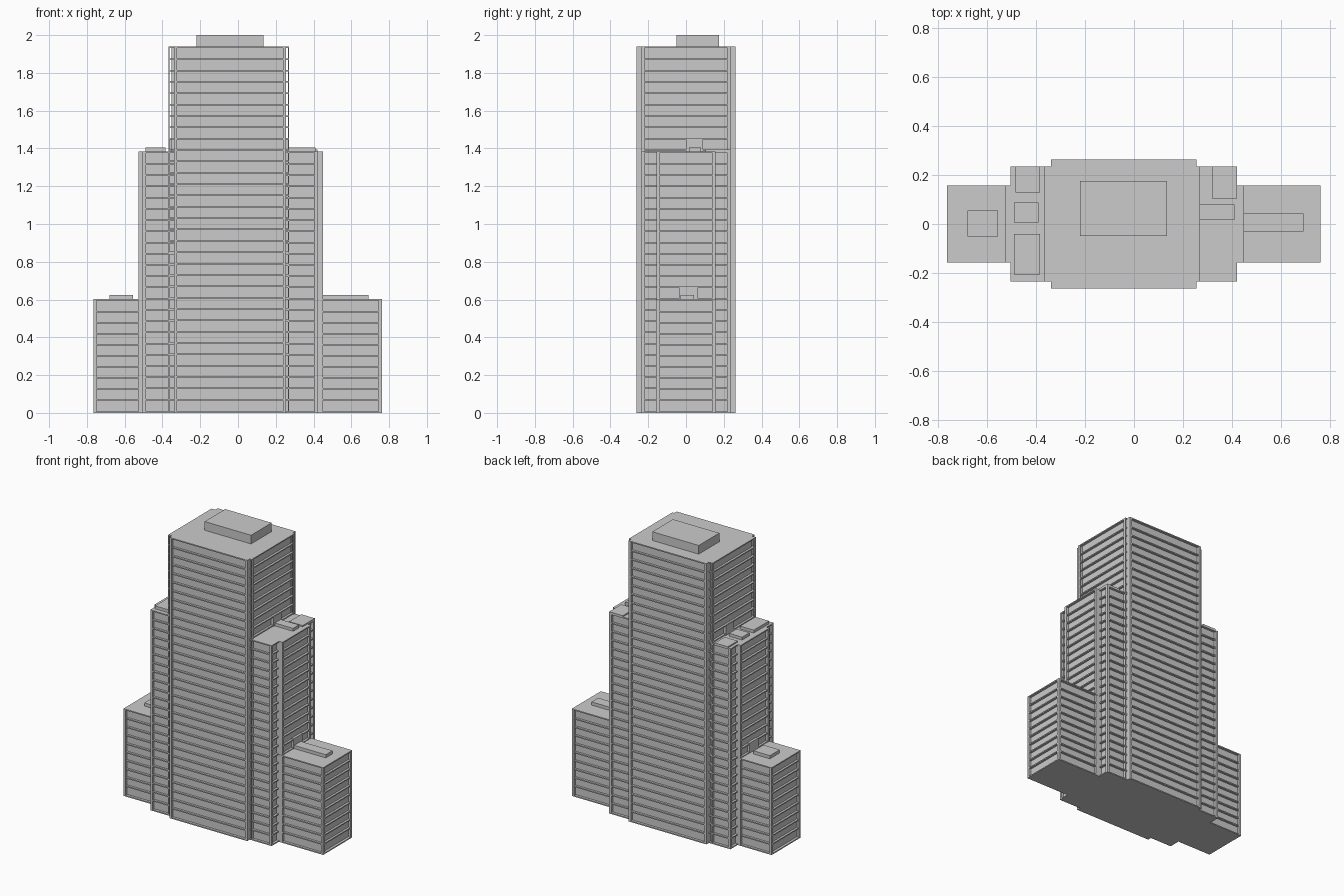
import bpy, bmesh

if "Cube" in bpy.data.objects:
    bpy.data.objects.remove(bpy.data.objects["Cube"])

REC = 0.017   # depth of the window bands
SLAB = 0.008  # thickness of the floor edges


def add_box(bm, x0, x1, y0, y1, z0, z1):
    v = bmesh.ops.create_cube(bm, size=1)["verts"]
    for p in v:
        p.co = ((x0 + x1) / 2 + p.co.x * (x1 - x0),
                (y0 + y1) / 2 + p.co.y * (y1 - y0),
                (z0 + z1) / 2 + p.co.z * (z1 - z0))


def finish(name, bm):
    me = bpy.data.meshes.new(name)
    bm.to_mesh(me)
    bm.free()
    ob = bpy.data.objects.new(name, me)
    bpy.context.collection.objects.link(ob)
    return ob


def block(name, x0, x1, y, top, floors, px, py):
    """Recessed glazing core, corner posts and thin floor edges."""
    bm = bmesh.new()
    add_box(bm, x0 + REC, x1 - REC, -y + REC, y - REC, 0.002, top - 0.002)
    # corner posts
    for a, b in ((x0, x0 + px), (x1 - px, x1)):
        for c, d in ((-y, -y + py), (y - py, y)):
            add_box(bm, a, b, c, d, 0, top)
    # floor edges, slightly behind the posts
    e = 0.002
    z_last = top - SLAB * 1.5
    for i in range(floors):
        z = 0.066 + (z_last - 0.066) * i / (floors - 1)
        if i < floors - 1:
            add_box(bm, x0 + e, x1 - e, -y + e, y - e, z, z + SLAB)
    # ground slab and roof slab
    add_box(bm, x0, x1, -y, y, 0, SLAB)
    add_box(bm, x0, x1, -y, y, top - SLAB, top)
    return finish(name, bm)


def boxes(name, items):
    bm = bmesh.new()
    for it in items:
        add_box(bm, *it)
    return finish(name, bm)


# stepped tower masses
block("tower_front_bay", -0.34, 0.255, 0.263, 1.94, 32, 0.017, 0.05)
block("tower_core", -0.368, 0.27, 0.236, 1.94, 32, 0.006, 0.017)
block("shoulder_block", -0.505, 0.422, 0.236, 1.385, 23, 0.017, 0.017)
block("shoulder_end_bay", -0.528, 0.45, 0.157, 1.385, 23, 0.045, 0.017)
block("low_wings", -0.765, 0.762, 0.158, 0.603, 10, 0.017, 0.017)

# rooftop plant rooms
boxes("tower_plant_room", [(-0.22, 0.135, -0.05, 0.175, 1.935, 2.0)])
boxes("shoulder_plant_rooms", [
    (-0.485, -0.385, 0.128, 0.236, 1.38, 1.394),
    (-0.49, -0.39, 0.006, 0.087, 1.38, 1.405),
    (-0.49, -0.385, -0.207, -0.04, 1.38, 1.405),
    (0.318, 0.422, 0.104, 0.236, 1.38, 1.394),
    (0.265, 0.41, 0.016, 0.08, 1.38, 1.405)])
boxes("wing_plant_rooms", [
    (-0.68, -0.555, -0.052, 0.055, 0.595, 0.625),
    (0.445, 0.692, -0.03, 0.043, 0.595, 0.625)])

# solid wall panels where the roofs meet the taller masses
boxes("roof_access_panels", [
    (0.425, 0.45, -0.035, 0.06, 0.6, 0.672),
    (-0.528, -0.503, -0.035, 0.06, 0.6, 0.672),
    (0.245, 0.27, 0.0, 0.09, 1.38, 1.452),
    (-0.368, -0.343, 0.0, 0.09, 1.38, 1.452)])
